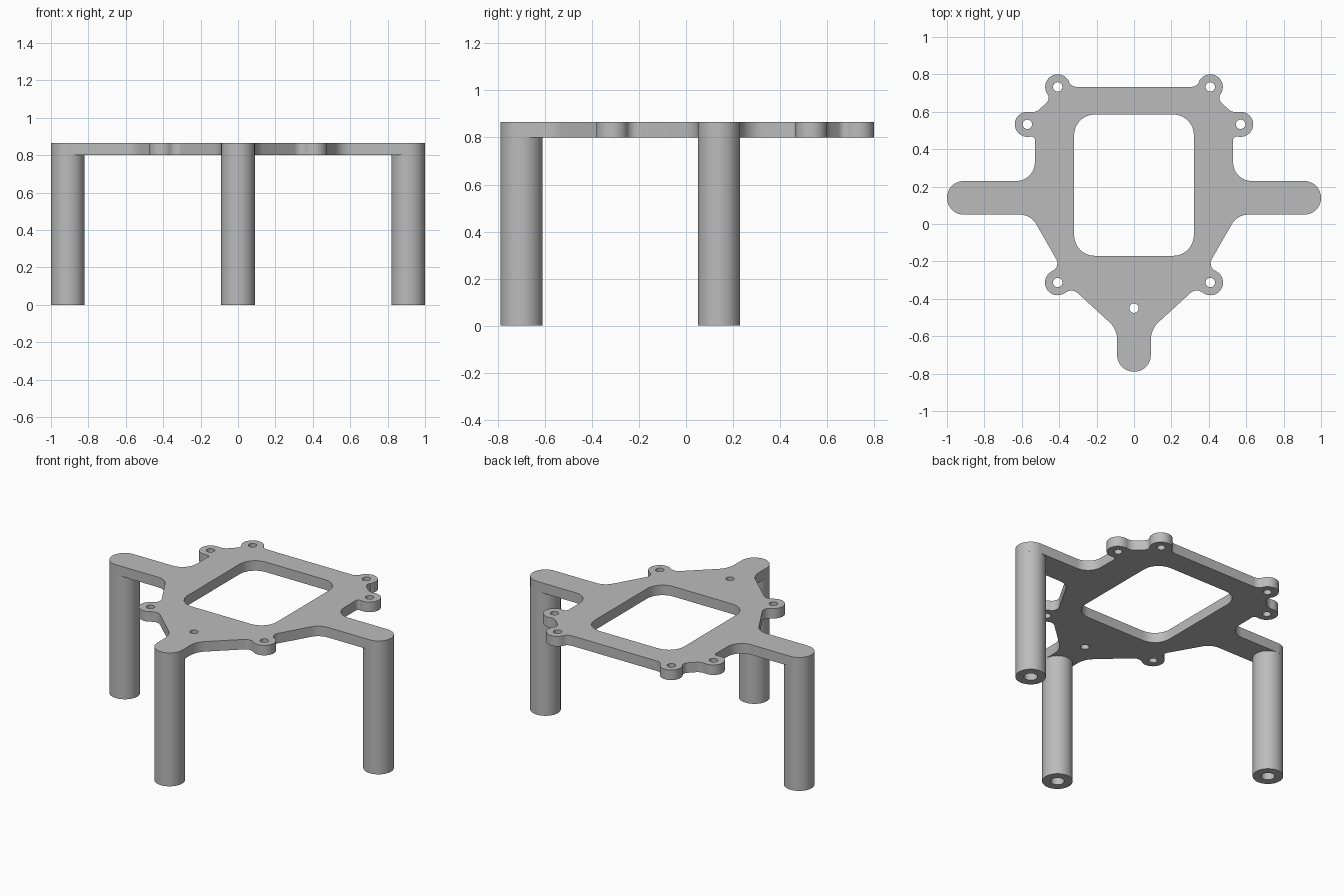
import bpy, bmesh
from math import sin, cos, radians, ceil

cube = bpy.data.objects.get("Cube")
if cube:
    bpy.data.objects.remove(cube, do_unlink=True)

PLATE_BOTTOM, PLATE_TOP = 0.80, 0.865
LEG_R, BORE_R, HOLE_R = 0.09, 0.04, 0.025

grey = bpy.data.materials.new("light grey")
grey.use_nodes = True
grey.diffuse_color = (0.5, 0.5, 0.5, 1)
grey.node_tree.nodes["Principled BSDF"].inputs["Base Color"].default_value = (0.5, 0.5, 0.5, 1)


def arc(x, y, r, start, end):
    n = max(3, ceil(abs(end - start) / 8))
    angles = [radians(start + (end - start) * i / n) for i in range(n + 1)]
    return [(x + r * cos(a), y + r * sin(a)) for a in angles]


def circle(x, y, r):
    return arc(x, y, r, 0, 360)[:-1]


def finish(bm, name):
    bmesh.ops.recalc_face_normals(bm, faces=bm.faces)
    mesh = bpy.data.meshes.new(name)
    bm.to_mesh(mesh)
    bm.free()
    mesh.materials.append(grey)
    obj = bpy.data.objects.new(name, mesh)
    bpy.context.collection.objects.link(obj)
    bpy.ops.object.select_all(action='DESELECT')
    bpy.context.view_layer.objects.active = obj
    obj.select_set(True)
    bpy.ops.object.shade_smooth_by_angle(angle=radians(30))
    return obj


def slab(name, loops, bottom, top):
    """Fill nested closed loops and extrude them upward."""
    bm = bmesh.new()
    for pts in loops:
        verts = [bm.verts.new((x, y, bottom)) for x, y in pts]
        for a, b in zip(verts, verts[1:] + verts[:1]):
            bm.edges.new((a, b))
    bmesh.ops.triangle_fill(bm, edges=bm.edges[:], use_beauty=True, normal=(0, 0, 1))
    ext = bmesh.ops.extrude_face_region(bm, geom=bm.faces[:], use_keep_orig=True)
    moved = [g for g in ext["geom"] if isinstance(g, bmesh.types.BMVert)]
    bmesh.ops.translate(bm, verts=moved, vec=(0, 0, top - bottom))
    return finish(bm, name)


# Half outline of the plate: tangent arcs from the front arm round to the back
half_arcs = [
    (0, -0.70, LEG_R, -90, 0),            # front arm end
    (0.22, -0.62, 0.13, 180, 132),
    (0.335, -0.405, 0.049, 132, 51.5),
    (0.408, -0.313, 0.068, -128.5, 65.5),  # front screw tab
    (0.455, -0.21, 0.045, 245.5, 150),
    (0.61, -0.05, 0.10, 150, 90),
    (0.91, 0.14, LEG_R, -90, 90),         # side arm end
    (0.63, 0.33, 0.10, 270, 180),
    (0.55, 0.447, 0.021, 180, 77),
    (0.57, 0.533, 0.067, -103, 101),      # outer back tab
    (0.545, 0.66, 0.062, 281, 230),
    (0.49, 0.675, 0.034, 230, 145),
    (0.408, 0.733, 0.067, -35, 155),      # rear tab
    (0.305, 0.781, 0.048, 335, 270),
]
half = [p for a in half_arcs for p in arc(*a)]
outline = half + [(-x, y) for x, y in reversed(half[1:])]

# Rounded central window
window = []
for x, y, start in ((0.21, 0.475, 0), (-0.21, 0.475, 90),
                    (-0.21, -0.06, 180), (0.21, -0.06, 270)):
    window += arc(x, y, 0.11, start, start + 90)

# Screw holes
holes = [circle(0, -0.45, HOLE_R)]
for x, y in ((0.408, -0.313), (0.57, 0.533), (0.408, 0.733)):
    holes += [circle(s * x, y, HOLE_R) for s in (1, -1)]

slab("mounting_plate", [outline, window] + holes, PLATE_BOTTOM, PLATE_TOP)

# Hollow legs
for name, x, y in (("front_leg", 0, -0.70), ("left_leg", 0.91, 0.14), ("right_leg", -0.91, 0.14)):
    slab(name, [circle(x, y, LEG_R), circle(x, y, BORE_R)], 0, PLATE_BOTTOM)
